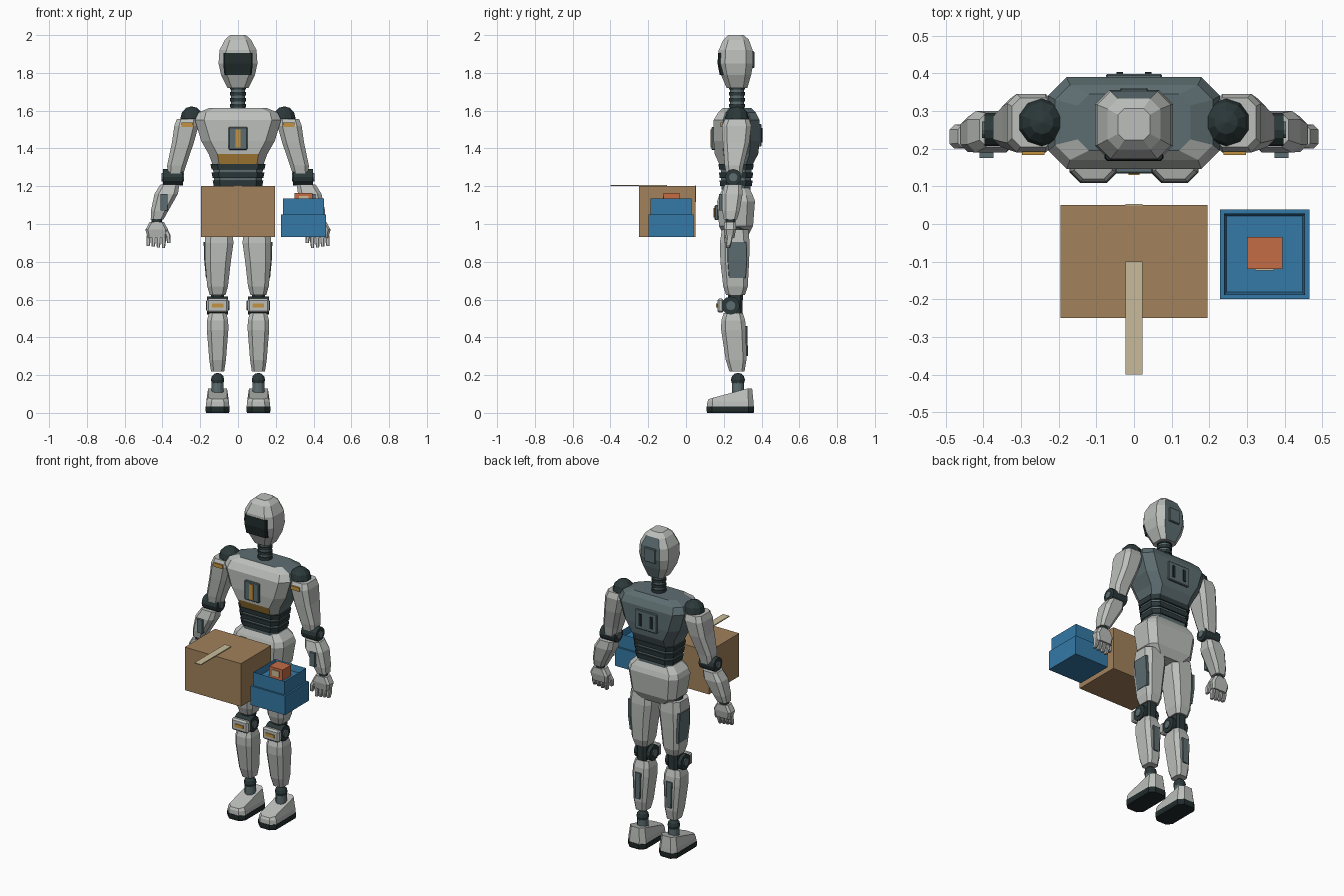
import bpy, bmesh
from math import radians
from mathutils import Matrix, Vector

if "Cube" in bpy.data.objects:
    bpy.data.objects.remove(bpy.data.objects["Cube"])


def material(name, red, green, blue):
    mat = bpy.data.materials.new(name)
    mat.use_nodes = True
    colour = (red, green, blue, 1)
    mat.diffuse_color = colour
    mat.node_tree.nodes["Principled BSDF"].inputs["Base Color"].default_value = colour
    return mat


shell = material("light_grey_shell", .5, .52, .5)
panel = material("slate_panel", .11, .155, .165)
joint = material("dark_joint", .025, .04, .042)
sole = material("black_sole", .015, .024, .024)
ochre = material("ochre_accent", .55, .29, .05)
card = material("brown_cardboard", .36, .22, .105)
tape = material("beige_tape", .58, .5, .32)
blue = material("blue_plastic", .035, .19, .38)
coral = material("coral_box", .55, .15, .06)


def finish(name, bm, mats, rule=None):
    """Turn a bmesh into an object; rule picks a material slot for each face."""
    bmesh.ops.recalc_face_normals(bm, faces=bm.faces)
    bm.normal_update()
    if rule:
        for face in bm.faces:
            face.material_index = rule(face.normal, face.calc_center_median())
    mesh = bpy.data.meshes.new(name)
    bm.to_mesh(mesh)
    bm.free()
    for mat in mats:
        mesh.materials.append(mat)
    obj = bpy.data.objects.new(name, mesh)
    bpy.context.scene.collection.objects.link(obj)
    return obj


def loft(name, sections, mats, rule=None, chamfer=.4, shape=None):
    """Skin chamfered rectangles given as (x, y, z, half width, half depth)."""
    bm = bmesh.new()
    rings = []
    for x, y, z, hx, hy in sections:
        cut = chamfer * min(hx, hy)
        quarter = [(hx, hy - cut), (hx - cut, hy)]
        outline = quarter + [(-a, b) for a, b in reversed(quarter)]
        outline += [(-a, -b) for a, b in outline]
        rings.append([bm.verts.new((x + a, y + b, z)) for a, b in outline])
    for low, high in zip(rings, rings[1:]):
        for i in range(len(low)):
            bm.faces.new((low[i - 1], low[i], high[i], high[i - 1]))
    bm.faces.new(rings[0])
    bm.faces.new(rings[-1])
    if shape:
        shape(rings)
    return finish(name, bm, mats, rule)


def box(name, centre, size, mat, bevel=0):
    bm = bmesh.new()
    bmesh.ops.create_cube(bm, size=1, matrix=Matrix.Translation(centre) @ Matrix.Diagonal((*size, 1)))
    if bevel:
        bmesh.ops.bevel(bm, geom=bm.edges[:], offset=bevel, segments=1, affect="EDGES")
    return finish(name, bm, [mat])


def cylinder(name, centre, radius, length, mat, axis="Z"):
    bm = bmesh.new()
    turn = Matrix.Rotation(radians(90), 4, "Y") if axis == "X" else Matrix()
    bmesh.ops.create_cone(bm, cap_ends=True, segments=12, radius1=radius, radius2=radius,
                          depth=length, matrix=Matrix.Translation(centre) @ turn)
    return finish(name, bm, [mat])


def ball(name, centre, radius, mat):
    bm = bmesh.new()
    bmesh.ops.create_uvsphere(bm, u_segments=10, v_segments=6, radius=radius,
                              matrix=Matrix.Translation(centre))
    return finish(name, bm, [mat])


# Head with slate back, dark visor and rear plate
def head_rule(normal, centre):
    return 1 if normal.y > .9 else 0


loft("head", [(0, .27, 1.72, .055, .055), (0, .265, 1.79, .09, .08), (0, .263, 1.85, .103, .093),
              (0, .263, 1.92, .098, .09), (0, .265, 1.975, .07, .068), (0, .265, 2, .042, .042)],
     [shell, panel], head_rule)
loft("visor", [(0, .2, 1.79, .072, .022), (0, .19, 1.85, .078, .023), (0, .19, 1.905, .076, .02)],
     [sole], chamfer=.3)
box("head_back_plate", (0, .354, 1.87), (.075, .016, .09), panel, .004)

# Ribbed neck
cylinder("neck_core", (0, .27, 1.665), .036, .14, panel)
for i in range(4):
    cylinder(f"neck_ring_{i}", (0, .27, 1.625 + i * .032), .043, .018, joint)


# Chest: pale front, slate back, ochre lower front
def chest_rule(normal, centre):
    if normal.y < -.8 and centre.z < 1.37:
        return 2
    return 0 if normal.y < -.3 else 1


loft("chest", [(0, .265, 1.315, .135, .088), (0, .267, 1.37, .155, .115), (0, .268, 1.44, .195, .122),
               (0, .268, 1.55, .228, .122), (0, .27, 1.59, .21, .1), (0, .27, 1.615, .15, .075)],
     [shell, panel, ochre], chest_rule)
box("chest_plate", (0, .144, 1.453), (.1, .02, .12), panel, .004)
box("chest_stripe", (0, .134, 1.453), (.028, .008, .095), ochre)
box("back_plate", (0, .39, 1.47), (.15, .018, .12), panel, .004)
for side in (-1, 1):
    box(f"back_vent_{side}", (side * .038, .4, 1.47), (.018, .008, .075), sole)

# Banded abdomen
loft("abdomen", [(0, .265, 1.17, .12, .075), (0, .265, 1.32, .135, .083)], [panel])
for i in range(3):
    z, grow = 1.2 + i * .044, i * .006
    loft(f"abdomen_band_{i}", [(0, .265, z, .128 + grow, .084 + grow / 2),
                               (0, .265, z + .029, .134 + grow, .087 + grow / 2)], [joint])

# Pelvis with belt buckle
loft("pelvis", [(0, .265, .94, .1, .065), (0, .265, .99, .155, .09), (0, .265, 1.12, .175, .1),
                (0, .265, 1.15, .165, .09), (0, .265, 1.19, .125, .07)], [shell])
box("belt_plate", (0, .162, 1.06), (.1, .02, .08), panel, .004)
box("belt_stripe", (0, .15, 1.06), (.05, .009, .05), ochre)


def slope_top(rings):
    """Lower the toe end of the upper foot."""
    for vert in rings[-1]:
        vert.co.z = .07 + .3 * min(vert.co.y - .11, .2)


# Limbs, one pass for each side
for side, word in ((1, "left"), (-1, "right")):
    def at(x, y, z):
        return Vector((side * x, y, z))

    def limb(name, sections, mat, **options):
        return loft(f"{word}_{name}", [(side * x, *rest) for x, *rest in sections], [mat], **options)

    # Thigh
    ball(f"{word}_hip", at(.1, .265, .95), .06, joint)
    limb("thigh", [(.1, .26, .97, .07, .07), (.1, .258, .9, .076, .079),
                   (.106, .258, .8, .068, .076), (.108, .262, .67, .055, .065),
                   (.108, .262, .625, .042, .05)], shell)
    limb("thigh_panel", [(.161, .272, .715, .009, .045), (.17, .272, .81, .009, .052),
                         (.173, .27, .905, .009, .05)], panel, chamfer=.2)

    # Knee
    cylinder(f"{word}_knee", at(.108, .237, .568), .048, .11, joint, "X")
    cylinder(f"{word}_knee_hub", at(.108, .237, .568), .024, .125, panel, "X")
    limb("knee_link", [(.108, .262, .5, .03, .035), (.108, .262, .64, .035, .04)], joint)
    box(f"{word}_kneecap", at(.108, .183, .568), (.115, .035, .075), shell, .01)
    box(f"{word}_kneecap_stripe", at(.108, .164, .568), (.06, .008, .02), ochre)

    # Shin
    limb("shin", [(.108, .27, .22, .035, .04), (.108, .265, .28, .044, .055),
                  (.108, .252, .44, .057, .066), (.108, .25, .49, .056, .063),
                  (.108, .25, .53, .045, .05)], shell)
    limb("calf_panel", [(.108, .316, .3, .017, .012), (.108, .313, .46, .02, .012)], panel, chamfer=.2)

    # Ankle and foot
    ball(f"{word}_ankle", at(.108, .275, .175), .037, joint)
    cylinder(f"{word}_ankle_post", at(.108, .275, .14), .032, .09, panel)
    limb("sole", [(.108, .235, 0, .06, .123), (.108, .235, .01, .064, .126),
                  (.108, .235, .034, .064, .126)], sole, chamfer=.45)
    limb("foot", [(.108, .235, .034, .062, .124), (.108, .235, .06, .06, .122),
                  (.108, .235, .125, .05, .115)], shell, chamfer=.45, shape=slope_top)

    # Shoulder and upper arm
    ball(f"{word}_shoulder", at(.245, .27, 1.56), .063, joint)
    limb("upper_arm", [(.333, .255, 1.255, .04, .04), (.325, .255, 1.31, .05, .05),
                       (.292, .265, 1.43, .058, .07), (.273, .268, 1.52, .064, .078),
                       (.268, .27, 1.555, .056, .065)], shell)
    box(f"{word}_shoulder_stripe", at(.268, .188, 1.525), (.06, .009, .024), ochre)

    # Elbow
    cylinder(f"{word}_elbow", at(.345, .25, 1.248), .043, .105, joint, "X")
    cylinder(f"{word}_elbow_hub", at(.345, .25, 1.248), .022, .118, panel, "X")

    # Forearm and wrist
    limb("forearm", [(.428, .235, 1.025, .034, .035), (.415, .238, 1.07, .046, .046),
                     (.38, .245, 1.16, .062, .055), (.36, .25, 1.21, .05, .045)], shell)
    box(f"{word}_forearm_panel", at(.392, .187, 1.115), (.036, .022, .085), panel)
    cylinder(f"{word}_wrist", at(.43, .235, 1.015), .027, .04, joint)

    # Hand
    limb("palm", [(.428, .232, .925, .05, .024), (.43, .232, .97, .06, .032),
                  (.43, .233, 1.01, .038, .03)], shell)
    for i in range(4):
        x = .393 + i * .027
        limb(f"finger_{i}", [(x + .002, .222, .872 + .004 * i, .008, .011),
                             (x, .228, .905, .011, .015), (x, .232, .94, .011, .016)], shell)
    limb("thumb", [(.366, .215, .9, .009, .012), (.37, .218, .94, .013, .016),
                   (.39, .225, .98, .013, .016)], shell)

# Cardboard box with tape
box("cardboard_box", (0, -.1, 1.065), (.39, .3, .27), card)
box("top_tape", (0, -.25, 1.203), (.044, .3, .006), tape)
box("rear_tape", (0, .051, 1.16), (.044, .005, .085), tape)

# Two-tier open tote
box("tote_base", (.347, -.08, .99), (.238, .238, .12), blue)
bm = bmesh.new()
bmesh.ops.create_cube(bm, size=1, matrix=Matrix.Translation((.347, -.08, 1.09))
                      @ Matrix.Diagonal((.216, .216, .09, 1)))
lid = [face for face in bm.faces if face.normal.z > .9]
bmesh.ops.inset_region(bm, faces=lid, thickness=.01)
bmesh.ops.translate(bm, verts=lid[0].verts[:], vec=(0, 0, -.04))
finish("tote_rim", bm, [blue])

# Small packed box with label
box("packed_box", (.347, -.077, 1.128), (.094, .085, .07), coral)
box("packed_box_label", (.347, -.121, 1.13), (.05, .004, .036), tape)
